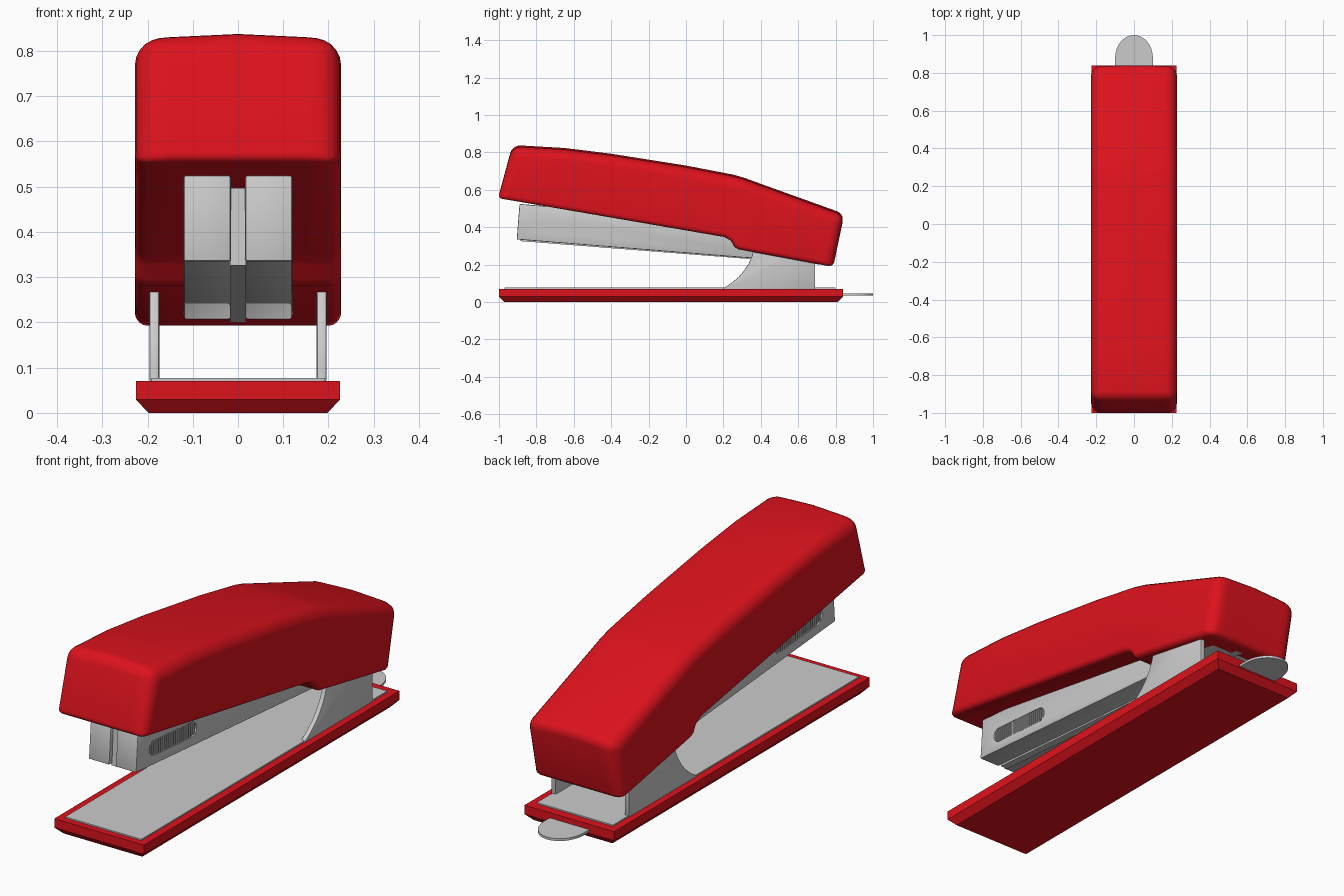
import bpy, bmesh
from math import cos, sin, pi

if "Cube" in bpy.data.objects:
    bpy.data.objects.remove(bpy.data.objects["Cube"])

red = bpy.data.materials.new("red_plastic")
red.diffuse_color = (0.72, 0.006, 0.012, 1)
red.use_nodes = True
red.node_tree.nodes["Principled BSDF"].inputs["Base Color"].default_value = red.diffuse_color


def new_object(name, bm, mat=None):
    bmesh.ops.recalc_face_normals(bm, faces=bm.faces)
    me = bpy.data.meshes.new(name)
    bm.to_mesh(me)
    bm.free()
    ob = bpy.data.objects.new(name, me)
    bpy.context.collection.objects.link(ob)
    if mat:
        me.materials.append(mat)
    return ob


def loft(rings):
    """Closed solid through a list of equal-length rings."""
    bm = bmesh.new()
    rows = [[bm.verts.new(p) for p in r] for r in rings]
    for a, b in zip(rows, rows[1:]):
        for i in range(len(a)):
            j = (i + 1) % len(a)
            bm.faces.new((a[i], a[j], b[j], b[i]))
    bm.faces.new(rows[0])
    bm.faces.new(rows[-1])
    return bm, rows


def side_prism(name, pts, x0, x1, mirror=False):
    """Extrude a (y, z) profile along x."""
    bm, _ = loft([[(x, y, z) for y, z in pts] for x in (x0, x1)])
    ob = new_object(name, bm)
    if mirror:
        ob.modifiers.new("mirror", 'MIRROR').use_clip = False
    return ob


def bevel(ob, width, segments=2, limit='ANGLE'):
    m = ob.modifiers.new("bevel", 'BEVEL')
    m.width, m.segments, m.limit_method = width, segments, limit
    m.use_clamp_overlap = False


def finish(ob, angle=35):
    """Apply modifiers, then smooth."""
    bpy.ops.object.select_all(action='DESELECT')
    ob.select_set(True)
    bpy.context.view_layer.objects.active = ob
    if ob.modifiers:
        bpy.ops.object.convert(target='MESH')
    bpy.ops.object.shade_smooth_by_angle(angle=angle * pi / 180)


def rect(x, y0, y1, z):
    return [(-x, y0, z), (x, y0, z), (x, y1, z), (-x, y1, z)]


# base with chamfered underside
bm, _ = loft([rect(.198, -.972, .812, 0), rect(.226, -1, .84, .03), rect(.226, -1, .84, .071)])
finish(new_object("base", bm, red))

# metal plate on the base
bm, _ = loft([rect(.192, -.97, .80, .06), rect(.192, -.97, .80, .077)])
finish(new_object("base_plate", bm))

# rounded release tab at the back
outline = [(-.1, .75), (.1, .75)] + [(.1 * cos(a * pi / 16), .88 + .12 * sin(a * pi / 16)) for a in range(17)]
bm, _ = loft([[(x, y, z) for x, y in outline] for z in (.036, .047)])
finish(new_object("release_tab", bm))

# hinge brackets, left and right
bracket = [(.69, .07), (.69, .32), (.37, .32), (.352, .245), (.336, .208), (.31, .168),
           (.28, .133), (.24, .1), (.195, .07)]
ob = side_prism("hinge_brackets", bracket, .174, .196, True)
bevel(ob, .004)
finish(ob)

# staple magazine: two halves around a recessed core
ob = side_prism("magazine", [(-.905, .335), (.74, .203), (.74, .38), (-.89, .525)], .016, .12, True)
bevel(ob, .005)
slot = []
for k in range(22):
    a = pi / 2 + (k % 11) * pi / 10 + (k // 11) * pi
    y = (-.137 if k < 11 else .137) + .034 * cos(a)
    slot.append((-.64 + y, .39 + .034 * sin(a) - .08 * y))
cutter = side_prism("slot_cutter", slot, .112, .14, True)
cutter.hide_render = True
b = ob.modifiers.new("slot", 'BOOLEAN')
b.operation, b.object, b.solver = 'DIFFERENCE', cutter, 'EXACT'
finish(ob)
bpy.data.objects.remove(cutter)
finish(side_prism("magazine_core", [(-.885, .326), (.73, .2), (.73, .35), (-.875, .497)], -.018, .018))

# grip ribs inside the side slots
bm = bmesh.new()
for side in (-1, 1):
    for k in range(24):
        y = -.155 + .31 * k / 23
        h = .033 if abs(y) < .137 else .026
        c = bmesh.ops.create_cube(bm, size=1)["verts"]
        for v in c:
            v.co = (side * .1145 + v.co.x * .009, -.64 + y + v.co.y * .007, .39 - .08 * y + v.co.z * 2 * h)
finish(new_object("grip_ribs", bm))

# cover: crowned lofted body with weighted rounding
top = [(-.928, .84), (-.65, .824), (-.4, .793), (0, .73), (.25, .682), (.31, .665), (.37, .643), (.845, .472)]
bottom = [(.787, .188), (.28, .282), (.258, .295), (.24, .328), (.205, .348), (-1.005, .556)]
nt = len(top)
rings = []
for x, drop in ((-.228, .014), (-.15, .007), (0, 0), (.15, .007), (.228, .014)):
    rings.append([(x, y, z - drop) for y, z in top] + [(x, y, z) for y, z in bottom])
bm, rows = loft(rings)
layer = bm.edges.layers.float.new("bevel_weight_edge")
n = len(rows[0])
for row in (rows[0], rows[-1]):
    for i in range(n):
        low = nt <= i < n - 1
        bm.edges.get((row[i], row[(i + 1) % n]))[layer] = .45 if low else 1
for a, c in zip(rows, rows[1:]):
    for i, w in ((0, .8), (nt - 1, .7), (nt, .5), (n - 1, .4)):
        bm.edges.get((a[i], c[i]))[layer] = w
ob = new_object("cover", bm, red)
bevel(ob, .055, 5, 'WEIGHT')
finish(ob, 40)
